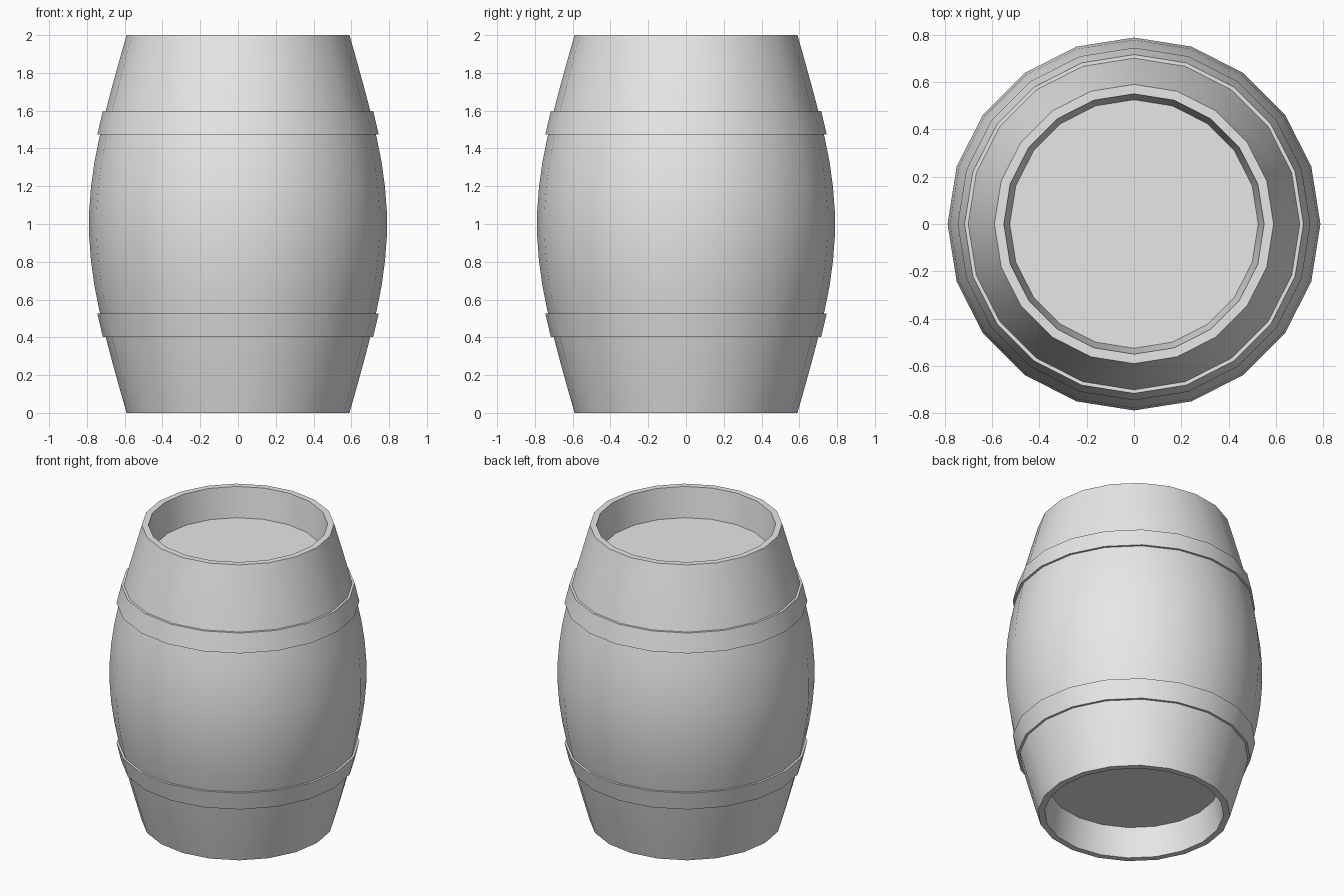
import bpy
import bmesh
import math

SIDES = 20

cube = bpy.data.objects.get("Cube")
if cube:
    bpy.data.objects.remove(cube, do_unlink=True)

grey = bpy.data.materials.new("plain_grey")
grey.use_nodes = True
colour = (0.8, 0.8, 0.8, 1)
grey.diffuse_color = colour
grey.node_tree.nodes["Principled BSDF"].inputs["Base Color"].default_value = colour


def lathe(name, profile, cap_ends=False):
    """Spin a (radius, z) profile about z, optionally closing both ends."""
    bm = bmesh.new()
    rings = []
    for r, z in profile:
        angles = [2 * math.pi * i / SIDES for i in range(SIDES)]
        rings.append([bm.verts.new((r * math.cos(a), r * math.sin(a), z)) for a in angles])
    for low, high in zip(rings, rings[1:]):
        for i in range(SIDES):
            j = (i + 1) % SIDES
            bm.faces.new((low[i], low[j], high[j], high[i]))
    if cap_ends:
        bm.faces.new(rings[0])
        bm.faces.new(rings[-1][::-1])
        bmesh.ops.recalc_face_normals(bm, faces=bm.faces)
    mesh = bpy.data.meshes.new(name)
    bm.to_mesh(mesh)
    bm.free()
    mesh.materials.append(grey)
    obj = bpy.data.objects.new(name, mesh)
    bpy.context.collection.objects.link(obj)
    bpy.ops.object.select_all(action="DESELECT")
    obj.select_set(True)
    bpy.context.view_layer.objects.active = obj
    bpy.ops.object.shade_smooth_by_angle(angle=math.radians(35))
    return obj


# Barrel body: recessed head, rim and bulging staves, mirrored about mid height
bulge = [0.788, 0.778, 0.759, 0.732, 0.70, 0.665, 0.628, 0.59]
step = 2 / 15
upper = [(r, 1 + step * (i + 0.5)) for i, r in enumerate(bulge)]
upper += [(0.55, 2.0), (0.525, 1.8)]
lower = [(r, 2 - z) for r, z in reversed(upper)]
lathe("barrel_body", lower + upper, cap_ends=True)

# Raised hoops, open on the side that sits against the staves
hoop = [(0.73, 1.473), (0.745, 1.473), (0.716, 1.597), (0.70, 1.597)]
lathe("upper_hoop", hoop)
lathe("lower_hoop", [(r, 2 - z) for r, z in reversed(hoop)])
